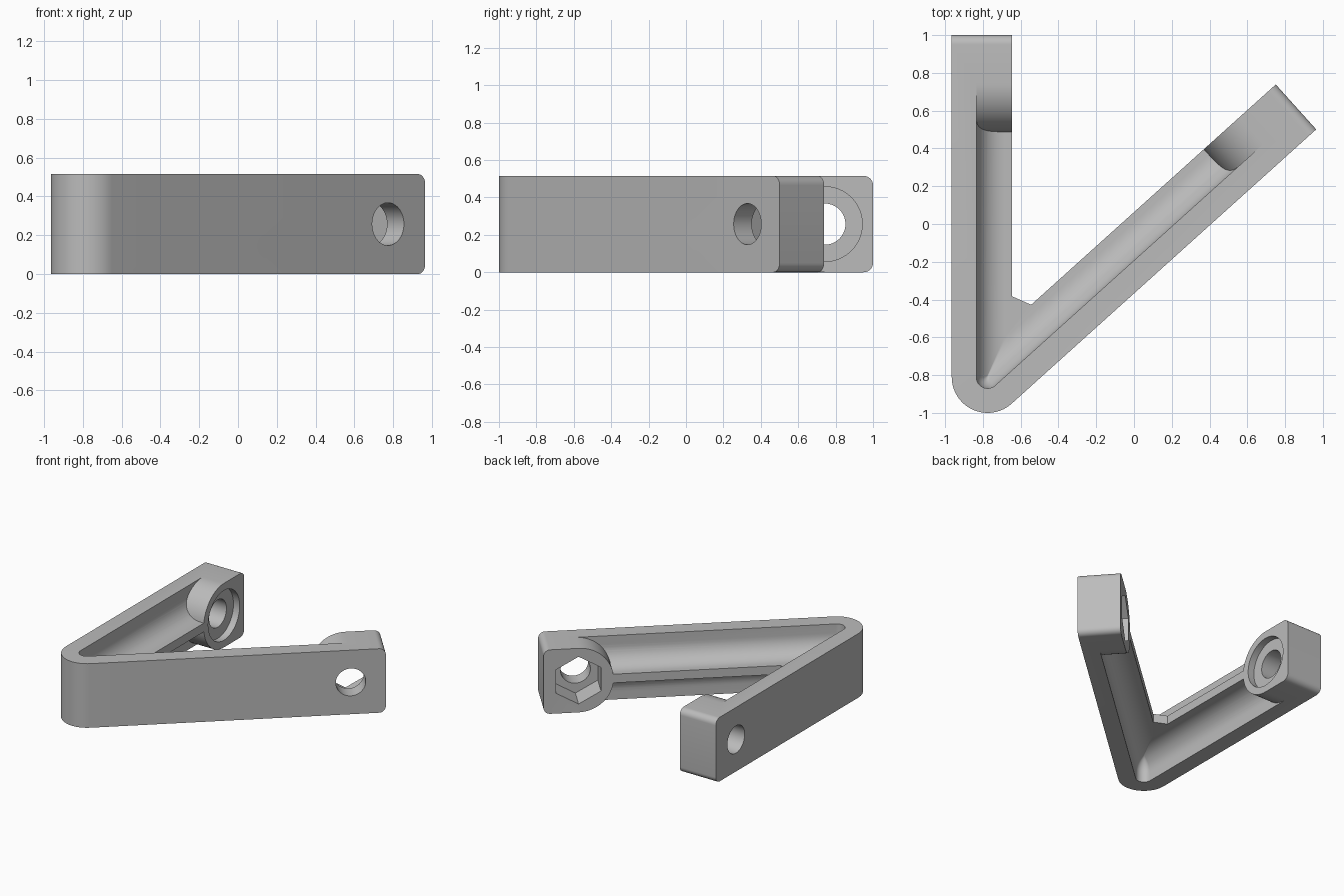
import bpy, bmesh, math
from mathutils import Vector, Matrix

H, MID = 0.515, 0.2575               # height and mid-plane
WIDTH, WALL, RIM = 0.32, 0.13, 0.19  # arm width, wall thickness, outer corner radius
FILLET, WEB = 0.15, 0.07             # trough fillet and web thickness
CROTCH = 0.427                       # where the web starts along each arm
CORNER = Vector((-0.775, -0.81, 0))
BISECT = math.radians(66)
HALF = math.radians(24)


class Arm:
    """Placement of one arm: angle, outward side and length from the corner."""
    def __init__(self, degrees, side, length):
        a = math.radians(degrees)
        self.along = Vector((math.cos(a), math.sin(a), 0))
        self.out = Vector((-math.sin(a), math.cos(a), 0)) * side
        self.length = length
        self.head = length - MID

    def at(self, s, inward):
        return CORNER + self.along * s + self.out * (RIM - inward)


arm_a = Arm(90, 1, 1.81)
arm_b = Arm(42, -1, 2.17)

old = bpy.data.objects.get("Cube")
if old:
    bpy.data.objects.remove(old, do_unlink=True)


def make_object(name, bm):
    bmesh.ops.recalc_face_normals(bm, faces=bm.faces)
    mesh = bpy.data.meshes.new(name)
    bm.to_mesh(mesh)
    bm.free()
    ob = bpy.data.objects.new(name, mesh)
    bpy.context.collection.objects.link(ob)
    return ob


def loft(name, loops):
    """Closed solid through matching loops of points."""
    bm = bmesh.new()
    rings = [[bm.verts.new(p) for p in loop] for loop in loops]
    n = len(rings[0])
    for low, high in zip(rings, rings[1:]):
        for i in range(n):
            j = (i + 1) % n
            bm.faces.new((low[i], low[j], high[j], high[i]))
    bm.faces.new(rings[0])
    bm.faces.new(rings[-1])
    return make_object(name, bm)


def arc(center, radius, steps=24):
    """Rounded corner running from the first arm's side to the second's."""
    start, sweep = math.pi, math.radians(132)
    return [center + radius * Vector((math.cos(start + sweep * i / steps),
                                      math.sin(start + sweep * i / steps), 0))
            for i in range(steps + 1)]


def bore(name, arm, radius, near, far, sides=64):
    """Prism across an arm's head, between two depths from the outer face."""
    x, z = arm.along, Vector((0, 0, 1))
    loops = []
    for depth in (near, far):
        c = arm.at(arm.head, depth) + z * MID
        loops.append([c + radius * (x * math.sin(t) + z * math.cos(t))
                      for t in (2 * math.pi * i / sides for i in range(sides))])
    return loft(name, loops)


def cut(target, cutter):
    mod = target.modifiers.new("cut", 'BOOLEAN')
    mod.operation, mod.solver, mod.object = 'DIFFERENCE', 'EXACT', cutter
    bpy.context.view_layer.objects.active = target
    bpy.ops.object.modifier_apply(modifier=mod.name)
    bpy.data.objects.remove(cutter, do_unlink=True)


# Solid V-shaped bracket
plan = arc(CORNER, RIM)
plan += [arm_b.at(arm_b.length, 0), arm_b.at(arm_b.length, WIDTH), arm_b.at(CROTCH, WIDTH)]
plan += [arm_a.at(CROTCH, WIDTH), arm_a.at(arm_a.length, WIDTH), arm_a.at(arm_a.length, 0)]
bracket = loft("bracket", [plan, [p + Vector((0, 0, H)) for p in plan]])

# Rounded top and bottom edges on both arm tips
bm = bmesh.new()
bm.from_mesh(bracket.data)
tips = [e for e in bm.edges if abs(e.verts[0].co.z - e.verts[1].co.z) < 0.001 and
        any(all(abs((v.co - CORNER).dot(a.along) - a.length) < 0.001 for v in e.verts)
            for a in (arm_a, arm_b))]
bmesh.ops.bevel(bm, geom=tips, offset=0.05, segments=8, profile=0.5, affect='EDGES')
bm.to_mesh(bracket.data)
bm.free()


def trough_loop(d, z):
    """Trough outline, moved inward from the walls by d."""
    r = max(RIM - WALL - d, 0.004)
    shift = (d - (RIM - WALL) + r) / math.sin(HALF)
    c = CORNER + shift * Vector((math.cos(BISECT), math.sin(BISECT), 0))
    pts = arc(c, r)
    pts += [arm_b.at(arm_b.head, WALL + d), arm_b.at(arm_b.head, WIDTH + 0.1),
            arm_a.at(arm_a.head, WIDTH + 0.1), arm_a.at(arm_a.head, WALL + d)]
    return [p + Vector((0, 0, z)) for p in pts]


# Troughs above and below the web, stopping at the round bosses
for sign in (1, -1):
    loops = []
    for i in range(13):
        t = math.pi / 2 * i / 12
        rise = WEB / 2 + FILLET * (1 - math.cos(t))
        loops.append(trough_loop(FILLET * (1 - math.sin(t)), MID + sign * rise))
    loops.append(trough_loop(0, MID + sign * 0.35))
    trough = loft("trough_cutter", loops)
    for arm in (arm_a, arm_b):
        cut(trough, bore("boss_cutter", arm, MID, -0.05, WIDTH + 0.05, 96))
    cut(bracket, trough)

# Bolt holes, round counterbore and hexagonal nut pocket
for arm in (arm_a, arm_b):
    cut(bracket, bore("hole_cutter", arm, 0.11, -0.1, WIDTH + 0.1))
cut(bracket, bore("counterbore_cutter", arm_a, 0.2, WIDTH - 0.055, WIDTH + 0.1))
cut(bracket, bore("nut_cutter", arm_b, 0.19, WALL, WIDTH + 0.1, 6))

# Colour and shading
grey = bpy.data.materials.new("plain grey")
grey.use_nodes = True
colour = (0.5, 0.5, 0.5, 1)
grey.diffuse_color = colour
grey.node_tree.nodes["Principled BSDF"].inputs["Base Color"].default_value = colour
bracket.data.materials.clear()
bracket.data.materials.append(grey)
bpy.ops.object.select_all(action='DESELECT')
bracket.select_set(True)
bpy.context.view_layer.objects.active = bracket
bpy.ops.object.shade_smooth_by_angle(angle=math.radians(30))
